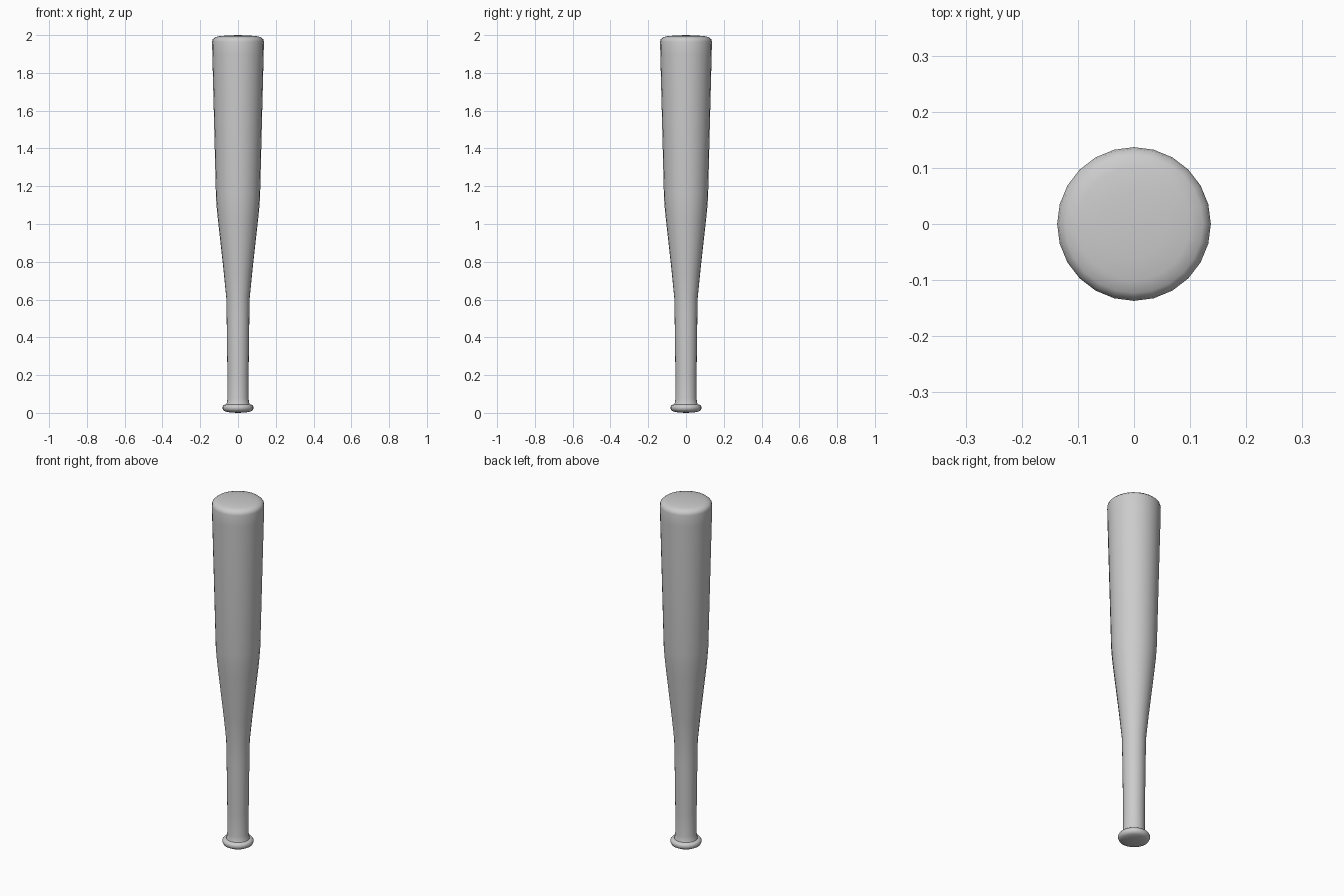
import bpy, bmesh
from math import radians, pi

if "Cube" in bpy.data.objects:
    bpy.data.objects.remove(bpy.data.objects["Cube"])

SIDES = 24


def lathe(name, profile):
    """Revolve (radius, z) points around the z axis."""
    bm = bmesh.new()
    verts = [bm.verts.new((0, r, z)) for r, z in profile]
    edges = [bm.edges.new(pair) for pair in zip(verts, verts[1:])]
    bmesh.ops.spin(bm, geom=verts + edges, cent=(0, 0, 0), axis=(0, 0, 1),
                   angle=2 * pi, steps=SIDES)
    bmesh.ops.remove_doubles(bm, verts=bm.verts, dist=0.0005)
    bmesh.ops.recalc_face_normals(bm, faces=bm.faces)
    mesh = bpy.data.meshes.new(name)
    bm.to_mesh(mesh)
    bm.free()
    obj = bpy.data.objects.new(name, mesh)
    bpy.context.collection.objects.link(obj)
    bpy.ops.object.select_all(action='DESELECT')
    obj.select_set(True)
    bpy.context.view_layer.objects.active = obj
    bpy.ops.object.shade_smooth_by_angle(angle=radians(50))
    return obj


# Rounded knob at the base
knob = [(0, 0), (0.04, 0.002), (0.066, 0.007), (0.077, 0.013), (0.082, 0.024),
        (0.081, 0.034), (0.075, 0.042), (0.062, 0.045)]
# Slim handle, slightly flared above the knob
handle = [(0.059, 0.055), (0.056, 0.075), (0.056, 0.2), (0.06, 0.5), (0.062, 0.61)]
# Tapered shoulder and barrel with a shallow domed end
barrel = [(0.076, 0.75), (0.106, 1.02), (0.113, 1.09), (0.117, 1.15),
          (0.127, 1.55), (0.136, 1.9), (0.137, 1.965), (0.134, 1.978),
          (0.123, 1.988), (0.1, 1.994), (0.06, 1.998), (0, 2)]

lathe("bat", knob + handle + barrel)
